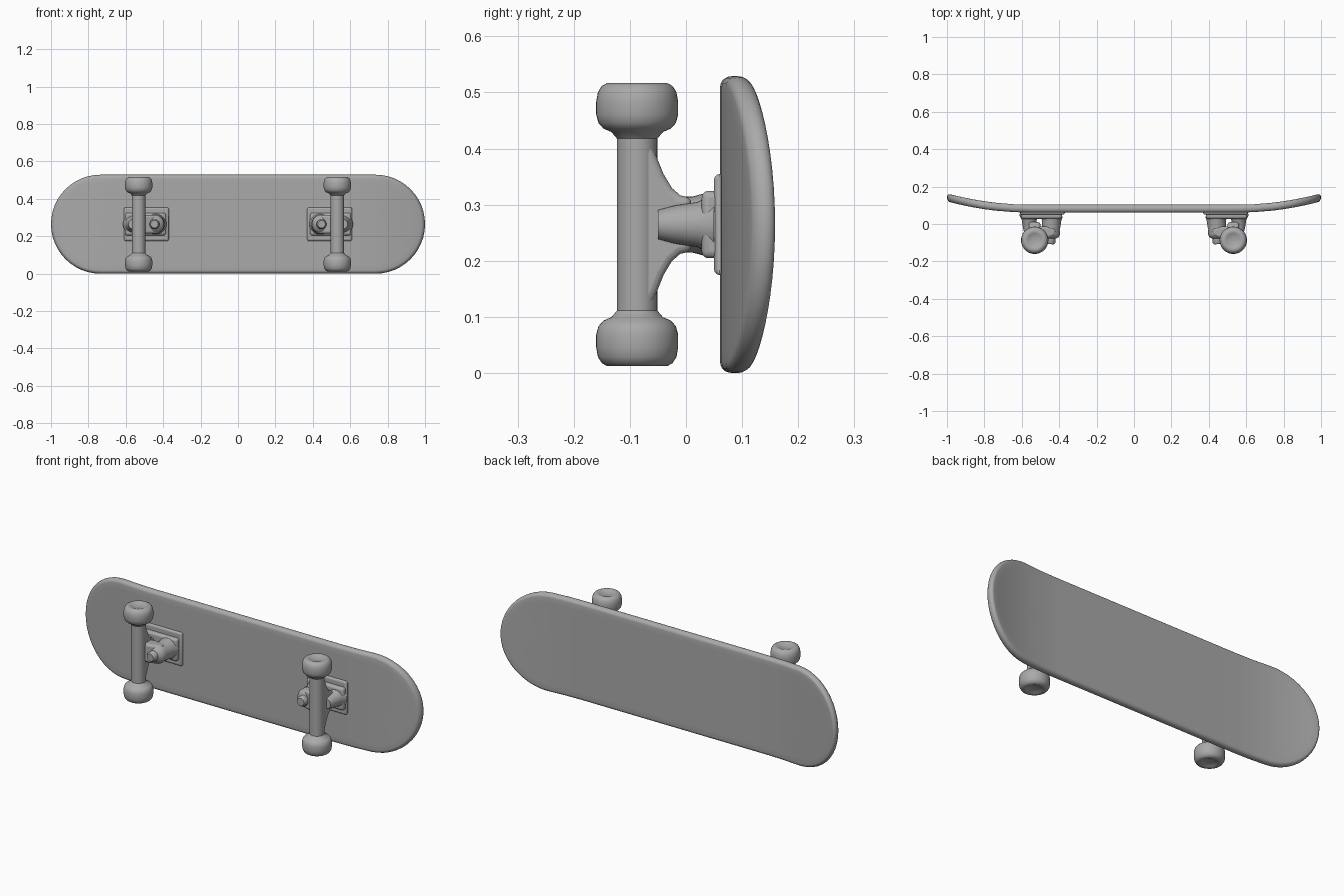
import bpy, bmesh, math
from mathutils import Vector, Matrix

if "Cube" in bpy.data.objects:
    bpy.data.objects.remove(bpy.data.objects["Cube"])

grey = bpy.data.materials.new("grey")
grey.diffuse_color = (0.4, 0.4, 0.4, 1)
grey.use_nodes = True
grey.node_tree.nodes["Principled BSDF"].inputs["Base Color"].default_value = grey.diffuse_color
CZ = 0.2645   # height of the centre line
R = 0.2645    # half width of the deck


def finish(bm, name, angle=40, bevel=0):
    bmesh.ops.remove_doubles(bm, verts=bm.verts, dist=0.0002)
    bmesh.ops.recalc_face_normals(bm, faces=bm.faces)
    me = bpy.data.meshes.new(name)
    bm.to_mesh(me)
    bm.free()
    ob = bpy.data.objects.new(name, me)
    bpy.context.collection.objects.link(ob)
    me.materials.append(grey)
    if bevel:
        mod = ob.modifiers.new("bevel", 'BEVEL')
        mod.width, mod.segments, mod.limit_method = bevel, 3, 'ANGLE'
    bpy.ops.object.select_all(action='DESELECT')
    ob.select_set(True)
    bpy.context.view_layer.objects.active = ob
    bpy.ops.object.shade_smooth_by_angle(angle=math.radians(angle))
    return ob


def lathe(name, profile, start, axis, seg=32):
    """Revolve (radius, distance) points about an axis."""
    bm = bmesh.new()
    rot = Vector(axis).to_track_quat('Z', 'Y').to_matrix().to_4x4()
    m = Matrix.Translation(start) @ rot
    rings = [[bm.verts.new(m @ Vector((r * math.cos(a), r * math.sin(a), d)))
              for a in [2 * math.pi * i / seg for i in range(seg)]] for r, d in profile]
    for a, b in zip(rings, rings[1:]):
        for i in range(seg):
            j = (i + 1) % seg
            bm.faces.new((a[i], a[j], b[j], b[i]))
    return finish(bm, name)


def slab(name, points, place, lo, hi, bevel):
    """Extrude a flat profile between two levels."""
    bm = bmesh.new()
    a, b = [[bm.verts.new(place(u, v, w)) for u, v in points] for w in (lo, hi)]
    bm.faces.new(a)
    bm.faces.new(b)
    for i in range(len(a)):
        j = (i + 1) % len(a)
        bm.faces.new((a[i], a[j], b[j], b[i]))
    return finish(bm, name, 50, bevel)


def deck():
    # pill outline: a spine point and an outward direction per step
    half, outline = 1 - R, []
    for side in (1, -1):
        for i in range(24):
            a = -math.pi / 2 + math.pi * i / 24
            outline.append((side * half, side * math.cos(a), side * math.sin(a)))
        for i in range(16):
            outline.append((side * half * (1 - i / 8), 0, side))
    # cross-section from the underside centre round the rim to the top centre
    t, e = 0.021, 0.018
    flat = [0, 0.06, 0.12, 0.18, 0.22]
    section = [(r, -t) for r in flat]
    section += [(R - e + e * math.cos(a), t * math.sin(a))
                for a in [math.radians(d) for d in range(-90, 91, 18)]]
    section += [(r, t) for r in reversed(flat)]
    bm = bmesh.new()
    rings = []
    for r, dy in section:
        ring = []
        for sx, dx, dz in outline:
            x = sx + r * dx
            lift = 0.06 * max(0, (abs(x) - 0.55) / 0.45) ** 2
            ring.append(bm.verts.new((x, 0.082 + dy + lift, CZ + r * dz)))
        rings.append(ring)
    n = len(outline)
    for a, b in zip(rings, rings[1:]):
        for i in range(n):
            j = (i + 1) % n
            bm.faces.new((a[i], a[j], b[j], b[i]))
    finish(bm, "deck", 60)


deck()

# wheel: rounded tyre with a shallow dish on the outer face
WHEEL = [(0, 0.0), (0.034, 0.0), (0.046, 0.014), (0.060, 0.02), (0.069, 0.03), (0.073, 0.045),
         (0.073, 0.068), (0.070, 0.085), (0.063, 0.096), (0.054, 0.101),
         (0.044, 0.101), (0.036, 0.098), (0.028, 0.094), (0, 0.092)]
# hanger wing: (y, half height), concave toward the neck
WING = [(-0.09, 0.155), (-0.06, 0.14), (-0.05, 0.115), (-0.04, 0.09), (-0.025, 0.065),
        (-0.01, 0.052), (0.01, 0.048)]

for side, label in ((-1, "left"), (1, "right")):
    ax = side * 0.531
    for up, end in ((-1, "lower"), (1, "upper")):
        lathe(f"{label}_{end}_wheel", WHEEL, (ax, -0.087, CZ + up * 0.151), (0, 0, up), 40)
    lathe(f"{label}_axle", [(0, -0.17), (0.036, -0.17), (0.036, 0.17), (0, 0.17)],
          (ax, -0.087, CZ), (0, 0, 1))
    slab(f"{label}_hanger", WING + [(y, -h) for y, h in reversed(WING)],
         lambda u, v, w: (ax + w, u, CZ + v), -0.03, 0.03, 0.012)
    # arm joining the axle to the kingpin
    arm = [(0.56, -0.09), (0.46, -0.075), (0.42, -0.06), (0.42, -0.025), (0.47, -0.012), (0.56, -0.02)]
    slab(f"{label}_arm", arm, lambda u, v, w: (side * u, v, CZ + w), -0.05, 0.05, 0.012)
    # kingpin with bushings
    lathe(f"{label}_kingpin",
          [(0, 0), (0.02, 0), (0.026, 0.008), (0.026, 0.03), (0.042, 0.04), (0.05, 0.055),
           (0.046, 0.08), (0.05, 0.1), (0.05, 0.12), (0.058, 0.15), (0, 0.15)],
          (side * 0.447, -0.108, CZ), (-side * 0.05, 1, 0))
    # pivot post on the outer side
    lathe(f"{label}_pivot", [(0, 0), (0.026, 0), (0.034, 0.03), (0.04, 0.07), (0.055, 0.1), (0, 0.1)],
          (side * 0.56, -0.05, CZ), (0, 1, 0))
    # stepped base plate
    for name, x0, x1, hz, y0 in (("base_plate", 0.37, 0.61, 0.09, 0.05), ("base_block", 0.385, 0.605, 0.06, 0.028)):
        slab(f"{label}_{name}", [(x0, -hz), (x1, -hz), (x1, hz), (x0, hz)],
             lambda u, v, w: (side * u, w, CZ + v), y0, 0.07, 0.012)
